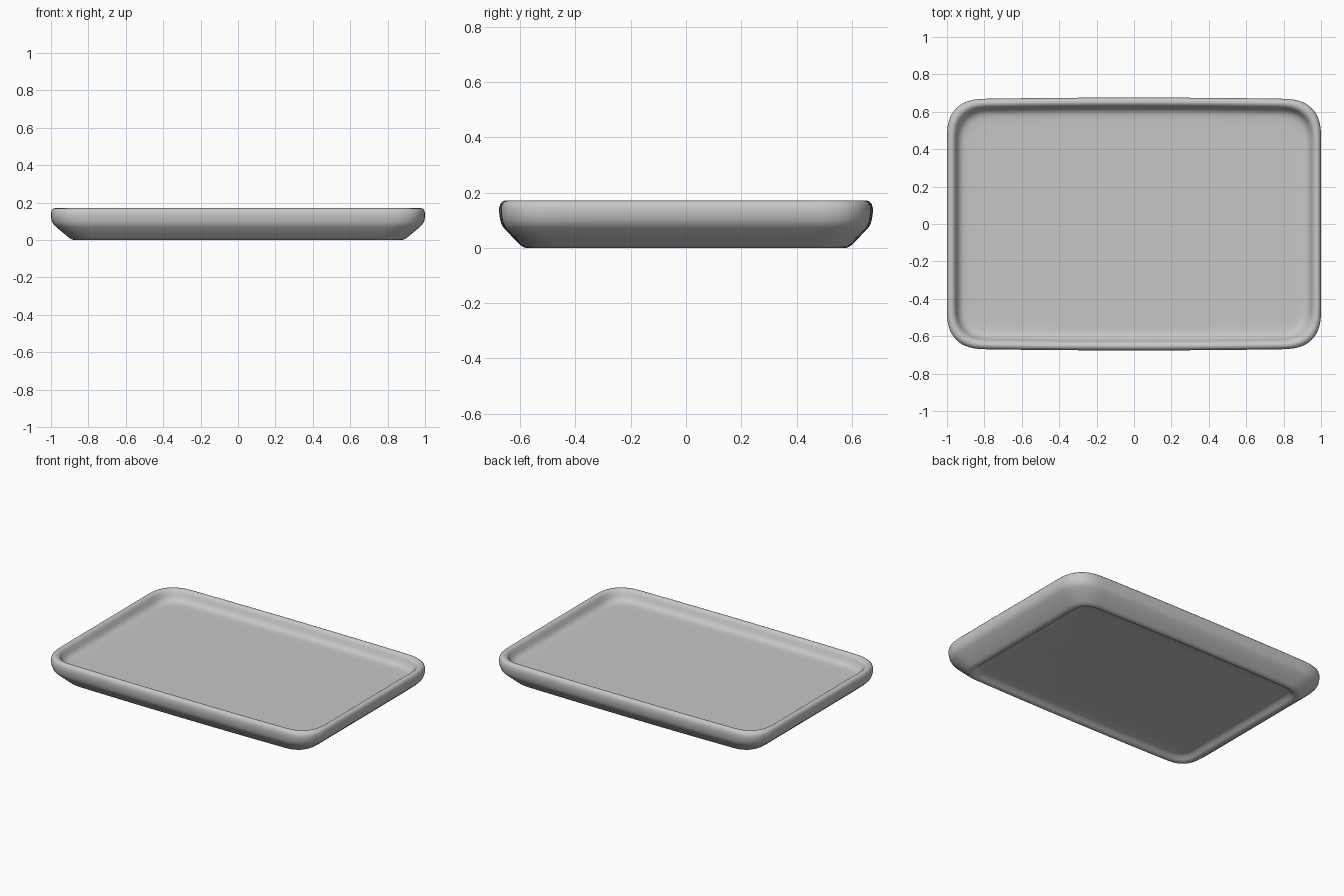
import bpy, bmesh, math

cube = bpy.data.objects.get("Cube")
if cube:
    bpy.data.objects.remove(cube, do_unlink=True)

HALF_X, HALF_Y, CORNER = 1.0, 0.676, 0.21
BOW = 0.01          # gentle outward bow of the long edges
SQUARENESS = 2.6    # corner exponent, 2 would be a plain arc
CORNER_STEPS, EDGE_STEPS = 14, 8

# Underside and flared outer wall: (inset at the ends, inset at the sides, height)
OUTSIDE = [
    (0.23, 0.20, 0.028), (0.18, 0.15, 0.027), (0.163, 0.133, 0.022),
    (0.148, 0.118, 0.008), (0.137, 0.107, 0.001), (0.125, 0.096, 0.0),
    (0.112, 0.086, 0.003), (0.098, 0.075, 0.011), (0.055, 0.040, 0.047),
    (0.025, 0.016, 0.072), (0.012, 0.008, 0.086), (0.004, 0.003, 0.103),
]
# Rim, inner wall and floor: (inset, height)
INSIDE = [
    (0.0, 0.125), (0.0, 0.145), (0.004, 0.159), (0.012, 0.168), (0.022, 0.171),
    (0.032, 0.169), (0.041, 0.162), (0.048, 0.150), (0.056, 0.130),
    (0.066, 0.115), (0.080, 0.106), (0.098, 0.102), (0.13, 0.101), (0.20, 0.101),
]
PROFILE = OUTSIDE + [(d, d, z) for d, z in INSIDE]


def power(v):
    return math.copysign(abs(v) ** (2 / SQUARENESS), v)


def rounded_loop(inset_x, inset_y):
    """Points of a soft-cornered rectangle pulled in from the outer outline."""
    hx, hy = HALF_X - inset_x, HALF_Y - inset_y
    r = max(CORNER - 0.6 * inset_x, 0.05)
    pts = []
    for sx, sy, start in ((1, 1, 0), (-1, 1, 90), (-1, -1, 180), (1, -1, 270)):
        for i in range(CORNER_STEPS + 1):
            a = math.radians(start + 90 * i / CORNER_STEPS)
            pts.append((sx * (hx - r) + r * power(math.cos(a)),
                        sy * (hy - r) + r * power(math.sin(a))))
        # Straight edge leading to the next corner
        x0, y0 = pts[-1]
        x1, y1 = (-x0, y0) if start in (0, 180) else (x0, -y0)
        for i in range(1, EDGE_STEPS):
            t = i / EDGE_STEPS
            pts.append((x0 + (x1 - x0) * t, y0 + (y1 - y0) * t))
    # Bow the long edges
    return [(x, y - BOW * (y / hy) * (x / hx) ** 2) for x, y in pts]


# Grey glaze
mat = bpy.data.materials.new("grey")
grey = (0.57, 0.57, 0.57, 1.0)
mat.use_nodes = True
mat.diffuse_color = grey
mat.node_tree.nodes["Principled BSDF"].inputs["Base Color"].default_value = grey

# Tray: loft the profile around the outline, then cap underside and floor
bm = bmesh.new()
loops = [[bm.verts.new((x, y, z)) for x, y in rounded_loop(dx, dy)]
         for dx, dy, z in PROFILE]
n = len(loops[0])
for low, high in zip(loops, loops[1:]):
    for i in range(n):
        j = (i + 1) % n
        bm.faces.new((low[i], low[j], high[j], high[i]))
bm.faces.new(list(reversed(loops[0])))
bm.faces.new(loops[-1])
bmesh.ops.recalc_face_normals(bm, faces=bm.faces)

mesh = bpy.data.meshes.new("tray")
bm.to_mesh(mesh)
bm.free()
mesh.materials.append(mat)
tray = bpy.data.objects.new("tray", mesh)
bpy.context.collection.objects.link(tray)

bpy.ops.object.select_all(action='DESELECT')
tray.select_set(True)
bpy.context.view_layer.objects.active = tray
bpy.ops.object.shade_smooth_by_angle(angle=math.radians(60))
